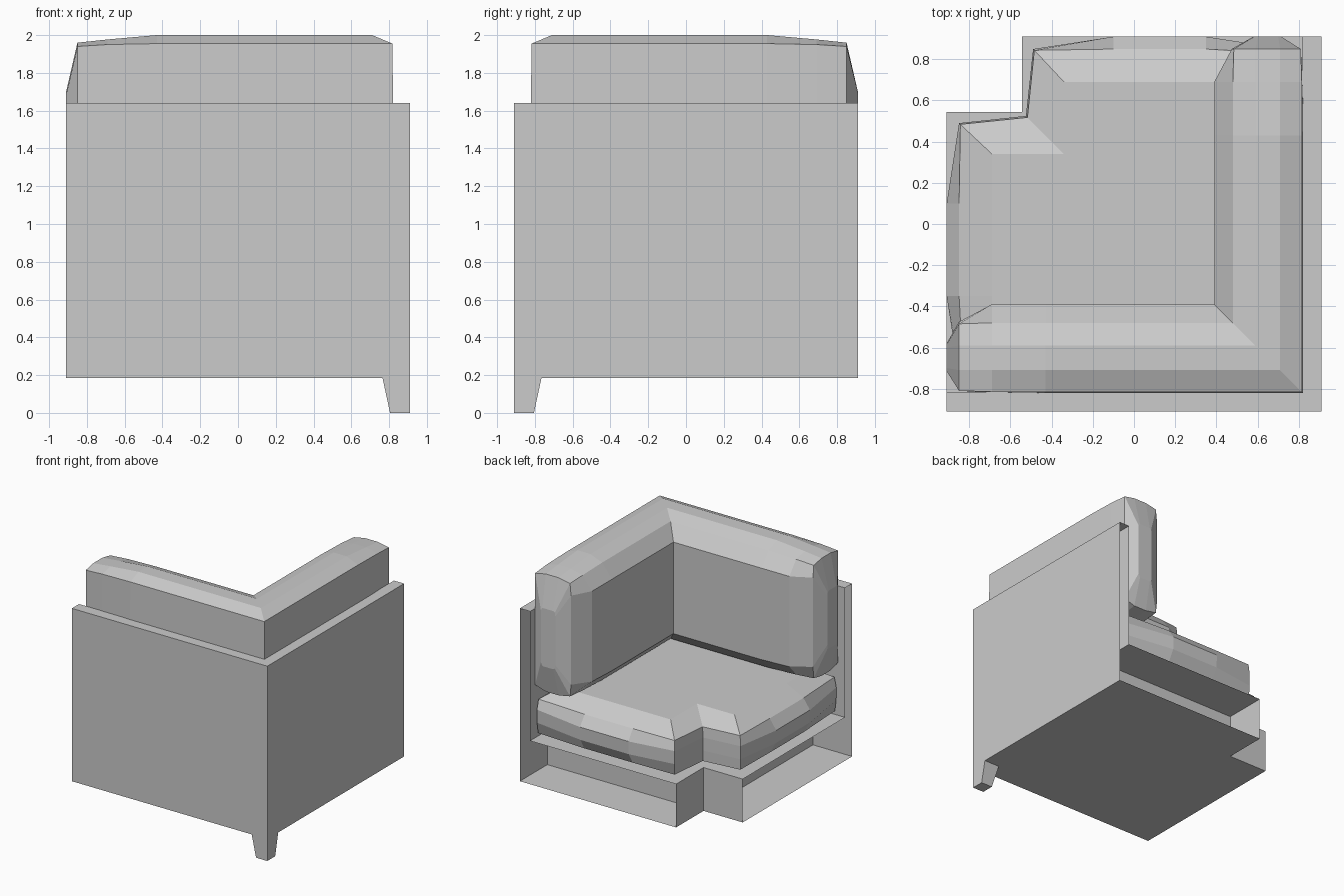
import bpy, bmesh

if "Cube" in bpy.data.objects:
    bpy.data.objects.remove(bpy.data.objects["Cube"])

E, T, K = 0.91, 0.815, 0.545        # outer edge, inner wall face, notch line
Z0, Z1, Z2 = 0.185, 0.55, 1.64      # frame bottom, seat deck, wall top


def make(name, verts, faces):
    me = bpy.data.meshes.new(name)
    me.from_pydata(verts, [], faces)
    bm = bmesh.new()
    bm.from_mesh(me)
    bmesh.ops.remove_doubles(bm, verts=bm.verts, dist=1e-4)
    bmesh.ops.recalc_face_normals(bm, faces=bm.faces)
    bm.to_mesh(me)
    bm.free()
    ob = bpy.data.objects.new(name, me)
    bpy.context.collection.objects.link(ob)
    return ob


def loft(name, rings, cap_start=True, cap_end=True):
    n = len(rings[0])
    verts = [p for r in rings for p in r]
    faces = [(i * n + j, i * n + (j + 1) % n, (i + 1) * n + (j + 1) % n, (i + 1) * n + j)
             for i in range(len(rings) - 1) for j in range(n)]
    if cap_start:
        faces.append(tuple(range(n))[::-1])
    if cap_end:
        faces.append(tuple((len(rings) - 1) * n + j for j in range(n)))
    return make(name, verts, faces)


def flip(p):
    """Mirror across the diagonal of the corner unit."""
    return (-p[1], -p[0]) + tuple(p[2:])


# Frame core: base and the two tall walls
base = [(-K, -E), (E, -E), (E, K), (-K, K)]
loft("base_core", [[(x, y, z) for x, y in base] for z in (Z0, Z1)], cap_end=False)
deck = [(-K, -T), (T, -T), (T, K), (-K, K)]
make("seat_deck", [(x, y, Z1) for x, y in deck], [(0, 1, 2, 3)])
walls = [(-K, -E), (E, -E), (E, K), (T, K), (T, -T), (-K, -T)]
loft("corner_walls", [[(x, y, z) for x, y in walls] for z in (Z1, Z2)], cap_start=False)

# Open-ended bays where neighbouring sofa units would join
profile = [(-K, Z0), (E, Z0), (E, Z2), (T, Z2), (T, Z1), (-K, Z1)]
bay = [[(x, y, z) for x, z in profile] for y in (K, E)]
loft("back_bay", bay, False, False)
loft("left_bay", [[flip(p) for p in r] for r in bay], False, False)

# Tapered corner leg
loft("corner_leg", [[(a, -E, z), (E, -E, z), (E, -a, z), (a, -a, z)]
                    for a, z in ((0.805, 0), (0.765, Z0))])

# Seat cushion: half outline (outer point, inset point, bulge), mirrored on the diagonal
half = [((0.80, 0.83), (0.68, 0.69), 0.01),
        ((0.35, 0.85), (0.35, 0.69), 0.06),
        ((-0.10, 0.85), (-0.10, 0.69), 0.06),
        ((-0.49, 0.85), (-0.34, 0.69), 0.0)]
outline = [(o, i, (0, b)) for o, i, b in half]
outline += [((-0.525, 0.525), (-0.34, 0.34), (0, 0))]
outline += [(flip(o), flip(i), (-b, 0)) for o, i, b in reversed(half)]
outline += [((0.80, -0.80), (0.68, -0.68), (0, 0))]


def seat_ring(z, inset, bulge):
    return [tuple(o[k] + (i[k] - o[k]) * inset + b[k] * bulge for k in (0, 1)) + (z,)
            for o, i, b in outline]


loft("seat_cushion", [seat_ring(*a) for a in (
    (0.55, 0.6, 0), (0.59, 0.02, 0.1), (0.68, 0, 0.9), (0.79, 0, 1),
    (0.875, 0.04, 0.1), (0.955, 1, 0))])

# L-shaped back cushion: cross-sections (distance from middle, height) along one arm
full = [(0.39, 1.07), (0.39, 1.84), (0.48, 1.957), (0.59, 2.0), (0.71, 2.0),
        (0.817, 1.955), (0.83, 1.0), (0.71, 0.94), (0.59, 0.94), (0.48, 0.97)]
near = [(0.39, 1.08), (0.39, 1.84), (0.48, 1.95), (0.59, 1.977), (0.71, 1.977),
        (0.815, 1.95), (0.82, 1.0), (0.71, 0.95), (0.59, 0.95), (0.48, 0.98)]
end = [(0.475, 1.09), (0.475, 1.84), (0.485, 1.94), (0.59, 1.96), (0.71, 1.96),
       (0.81, 1.94), (0.81, 1.0), (0.71, 0.97), (0.59, 0.97), (0.485, 0.99)]
cap = [(0.58, 1.25), (0.58, 1.66), (0.585, 1.69), (0.60, 1.70), (0.70, 1.70),
       (0.715, 1.68), (0.715, 1.24), (0.70, 1.21), (0.60, 1.21), (0.585, 1.22)]
arm = [[(t, s, z) for t, z in sec]
       for s, sec in ((0.91, cap), (0.85, end), (0.69, near), (0.43, full))]
mitre = [[(t, -t, z) for t, z in full]]
loft("back_cushion", arm + mitre + [[flip(p) for p in r] for r in reversed(arm)])
